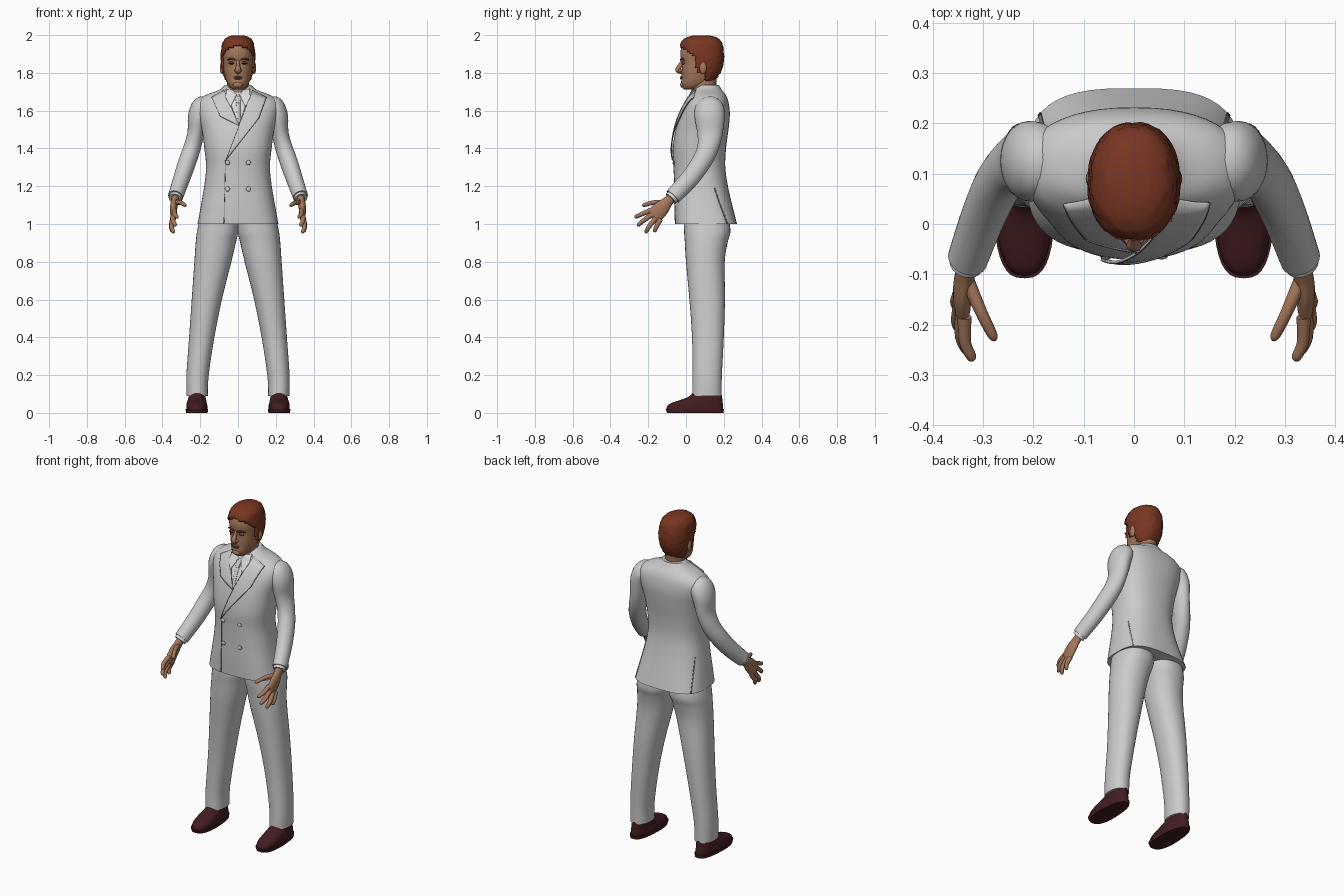
import bpy, bmesh, math, random
from mathutils import Vector
from mathutils.bvhtree import BVHTree

random.seed(4)
if "Cube" in bpy.data.objects:
    bpy.data.objects.remove(bpy.data.objects["Cube"])


def material(name, rgb):
    m = bpy.data.materials.new(name)
    m.use_nodes = True
    m.diffuse_color = (*rgb, 1)
    bsdf = m.node_tree.nodes["Principled BSDF"]
    bsdf.inputs["Base Color"].default_value = (*rgb, 1)
    bsdf.inputs["Roughness"].default_value = 0.8
    return m


SUIT = material("suit_grey", (0.6, 0.6, 0.6))
SHIRT = material("shirt_white", (0.7, 0.7, 0.7))
SEAM = material("seam_grey", (0.2, 0.2, 0.2))
SKIN = material("skin", (0.38, 0.19, 0.105))
LIP = material("lip_brown", (0.24, 0.09, 0.06))
HAIR = material("hair_auburn", (0.19, 0.037, 0.016))
SHOE = material("shoe_burgundy", (0.055, 0.012, 0.015))
EYE = material("eye_dark", (0.03, 0.015, 0.01))


def finish(name, bm, mat, mirror=False):
    bmesh.ops.recalc_face_normals(bm, faces=bm.faces)
    mesh = bpy.data.meshes.new(name)
    bm.to_mesh(mesh)
    bm.free()
    mesh.materials.append(mat)
    mesh.shade_smooth()
    mesh.set_sharp_from_angle(angle=math.radians(45))
    obj = bpy.data.objects.new(name, mesh)
    bpy.context.scene.collection.objects.link(obj)
    if mirror:
        obj.modifiers.new("mirror", 'MIRROR').use_mirror_merge = False
    return obj


def spline(rows, steps=5):
    """Smoothly interpolate rows of numbers."""
    out = []
    for i in range(len(rows) - 1):
        a, b, c, d = (rows[max(i - 1, 0)], rows[i], rows[i + 1], rows[min(i + 2, len(rows) - 1)])
        for s in range(steps):
            t = s / steps
            out.append([q + t / 2 * (r - p + t * (2 * p - 5 * q + 4 * r - s4 + t * (3 * (q - r) + s4 - p)))
                        for p, q, r, s4 in zip(a, b, c, d)])
    return out + [list(rows[-1])]


def skin_rings(rings):
    bm = bmesh.new()
    loops = [[bm.verts.new(p) for p in ring] for ring in rings]
    n = len(loops[0])
    for a, b in zip(loops, loops[1:]):
        for i in range(n):
            j = (i + 1) % n
            bm.faces.new((a[i], a[j], b[j], b[i]))
    bm.faces.new(loops[0])
    bm.faces.new(loops[-1])
    return bm


def stack(rows, n=36):
    """Horizontal sections: z, centre x, half width, front y, back y, squareness."""
    rings = []
    for z, cx, rx, yf, yb, e in spline(rows):
        ring = []
        for i in range(n):
            a = math.tau * i / n
            c, s = math.cos(a), math.sin(a)
            ring.append((cx + rx * math.copysign(abs(c) ** (2 / e), c),
                         (yf + yb) / 2 + (yb - yf) / 2 * math.copysign(abs(s) ** (2 / e), s), z))
        rings.append(ring)
    return skin_rings(rings)


def tube(rows, n=20, steps=5):
    """Sections along a path: x, y, z, radius across x, radius across the path."""
    rows = spline(rows, steps)
    pts = [Vector(r[:3]) for r in rows]
    rings = []
    for i, r in enumerate(rows):
        t = (pts[min(i + 1, len(pts) - 1)] - pts[max(i - 1, 0)]).normalized()
        u = (Vector((1, 0, 0)) - t * t.x).normalized()
        v = t.cross(u)
        rings.append([pts[i] + u * r[3] * math.cos(math.tau * k / n) + v * r[4] * math.sin(math.tau * k / n)
                      for k in range(n)])
    return skin_rings(rings)


def blob(name, centre, size, mat, mirror=False):
    bm = bmesh.new()
    bmesh.ops.create_uvsphere(bm, u_segments=16, v_segments=10, radius=1)
    for v in bm.verts:
        v.co = Vector(centre) + Vector(a * b for a, b in zip(v.co, size))
    return finish(name, bm, mat, mirror)


# Jacket body
jacket = finish("jacket", stack([
    (1.0, 0, .214, -.058, .27, 3), (1.1, 0, .196, -.062, .245, 2.7), (1.2, 0, .179, -.063, .222, 2.5),
    (1.3, 0, .169, -.066, .208, 2.4), (1.4, 0, .178, -.07, .212, 2.4), (1.5, 0, .192, -.055, .225, 2.4),
    (1.58, 0, .212, -.03, .232, 2.4), (1.64, 0, .215, 0, .226, 2.4), (1.68, 0, .175, .025, .212, 2.3),
    (1.71, 0, .1, .04, .19, 2.2), (1.735, 0, .07, .06, .175, 2)], 48), SUIT)
surface = BVHTree.FromPolygons([v.co for v in jacket.data.vertices],
                               [p.vertices for p in jacket.data.polygons])


def patch(name, corners, mat, back=False, lift=.003, mirror=False, n=10):
    """Thin plate draped on the jacket; corners are x, z pairs in order."""
    a, b, c, d = (Vector(p) for p in corners)
    way = Vector((0, -1 if back else 1, 0))
    bm = bmesh.new()
    grid = []
    for i in range(n + 1):
        row = []
        for j in range(n + 1):
            p = a.lerp(b, i / n).lerp(d.lerp(c, i / n), j / n)
            hit = surface.ray_cast(Vector((p.x, 0, p.y)) - way * 2, way)[0]
            row.append(bm.verts.new(hit - way * lift))
        grid.append(row)
    for i in range(n):
        for j in range(n):
            bm.faces.new((grid[i][j], grid[i + 1][j], grid[i + 1][j + 1], grid[i][j + 1]))
    obj = finish(name, bm, mat, mirror)
    solid = obj.modifiers.new("thickness", 'SOLIDIFY')
    solid.thickness, solid.offset = .005, 0
    return obj


# Shirt, tie and lapels
patch("shirt_front", [(-.065, 1.71), (.065, 1.71), (.008, 1.53), (.002, 1.53)], SHIRT, lift=.002)
patch("tie", [(-.012, 1.66), (.012, 1.66), (.012, 1.54), (-.002, 1.53)], SUIT, lift=.005)
patch("tie_knot", [(-.016, 1.675), (.016, 1.675), (.009, 1.64), (-.009, 1.64)], SUIT, lift=.009)
patch("shirt_collar", [(.006, 1.685), (.06, 1.715), (.066, 1.67), (.04, 1.62)], SHIRT, lift=.008, mirror=True)
for name, outer, inner, lift in (
        ("right_lapel", [(-.14, 1.67), (-.095, 1.57)], [(.006, 1.52), (-.075, 1.708)], .005),
        ("left_lapel", [(.15, 1.67), (.11, 1.56)], [(-.066, 1.335), (.075, 1.708)], .008)):
    quad = outer + inner
    patch(name, quad, SUIT, lift=lift)
    for k, (p, q) in enumerate(zip(quad, quad[1:])):
        patch(f"{name}_seam_{k}", [p, q, (q[0] + .002, q[1]), (p[0] + .002, p[1])], SEAM, lift=lift + .0015)

# Front closing edge, hem, back vents and buttons
patch("front_edge_seam", [(-.068, 1.335), (-.065, 1.335), (-.073, 1.002), (-.076, 1.002)], SEAM, lift=.001)
patch("vent", [(.166, 1.19), (.169, 1.19), (.19, 1.002), (.185, 1.002)], SEAM, back=True, lift=.001, mirror=True)
for z in (1.325, 1.185):
    y = surface.ray_cast(Vector((.055, -2, z)), Vector((0, 1, 0)))[0].y
    blob("button_rim", (.055, y, z), (.013, .004, .013), SEAM, True)
    blob("button", (.055, y - .002, z), (.0115, .005, .0115), SUIT, True)

# Sleeves and cuffs
finish("sleeves", tube([
    (.15, .125, 1.655, .02, .03), (.18, .125, 1.63, .055, .07), (.208, .125, 1.575, .056, .08),
    (.223, .127, 1.48, .045, .067), (.244, .115, 1.4, .046, .056), (.27, .08, 1.325, .047, .052),
    (.3, .015, 1.235, .044, .049), (.331, -.07, 1.145, .04, .044)], 28), SUIT, True)
finish("shirt_cuffs", tube([(.325, -.055, 1.16, .034, .036), (.334, -.081, 1.134, .034, .036)]), SHIRT, True)

# Hands
finish("palms", tube([
    (.328, -.06, 1.155, .021, .025), (.335, -.095, 1.12, .02, .028), (.341, -.13, 1.083, .019, .041),
    (.341, -.165, 1.047, .016, .042), (.34, -.18, 1.032, .008, .03)]), SKIN, True)
fingers = {
    "index_fingers": ((.337, -.185, 1.073), (.336, -.235, 1.052), (.32, -.272, 1.035)),
    "middle_fingers": ((.342, -.18, 1.05), (.344, -.225, 1.018), (.33, -.258, .99)),
    "ring_fingers": ((.346, -.16, 1.03), (.352, -.195, .987), (.341, -.215, .952)),
    "little_fingers": ((.346, -.135, 1.025), (.354, -.155, .99), (.348, -.168, .957)),
    "thumbs": ((.33, -.115, 1.115), (.304, -.175, 1.113), (.276, -.232, 1.097))}
for name, (a, b, c) in fingers.items():
    tip = Vector(b).lerp(Vector(c), .8)
    finish(name, tube([(*a, .014, .014), (*b, .012, .012), (*tip, .01, .01), (*c, .003, .003)], 12, 4), SKIN, True)

# Trousers
finish("trousers", stack([
    (.09, .216, .056, .033, .188, 2.2), (.2, .214, .059, .035, .19, 2.2), (.4, .192, .067, .032, .2, 2.2),
    (.6, .165, .08, .018, .206, 2.2), (.8, .133, .098, 0, .205, 2.2), (.9, .118, .106, -.006, .22, 2.2),
    (.96, .108, .109, -.01, .235, 2.3), (1.04, .1, .1, -.01, .225, 2.3)]), SUIT, True)

# Shoes, narrower toward the heel
for name, rows in (
        ("shoe_soles", [(0, .218, .058, -.1, .198, 2.7), (.02, .218, .06, -.108, .201, 2.7)]),
        ("shoe_uppers", [(.018, .218, .056, -.103, .197, 2.6), (.04, .218, .056, -.097, .196, 2.5),
                         (.057, .218, .053, -.065, .194, 2.4), (.075, .217, .05, -.01, .192, 2.3),
                         (.092, .216, .047, .022, .19, 2.2), (.115, .216, .045, .04, .184, 2.2)])):
    bm = stack(rows)
    for v in bm.verts:
        v.co.x = .218 + (v.co.x - .218) * (1 - .9 * max(0, v.co.y - .02))
    finish(name, bm, SHOE, True)

# Neck and head
finish("neck", stack([(1.62, 0, .068, .04, .175, 2), (1.68, 0, .059, .028, .165, 2),
                      (1.73, 0, .057, .03, .16, 2), (1.8, 0, .058, .04, .165, 2)]), SKIN)
finish("shirt_collar_band", stack([(1.66, 0, .069, .022, .178, 2), (1.71, 0, .064, .038, .172, 2)]), SHIRT)
skull = [(1.712, 0, .022, -.008, .04, 2), (1.722, 0, .04, -.02, .085, 2), (1.745, 0, .056, -.026, .125, 2.1),
         (1.775, 0, .067, -.023, .155, 2.2), (1.81, 0, .075, -.023, .175, 2.2), (1.85, 0, .079, -.022, .187, 2.2),
         (1.9, 0, .081, -.03, .19, 2.2), (1.945, 0, .073, -.02, .18, 2.1), (1.975, 0, .052, .01, .155, 2),
         (1.988, 0, .02, .05, .11, 2)]
finish("head", stack(skull), SKIN)

# Hair shell trimmed along the hairline, with slightly ruffled locks
bm = stack([(z + .011 * (z > 1.92), x, rx + .01, yf - .009, yb + .011, e) for z, x, rx, yf, yb, e in skull], 48)


def has_hair(p):
    if p.y < .055:
        return p.z > 1.918 - .75 * p.y
    return p.z > (1.8 if p.y < .105 else 1.755)


bmesh.ops.delete(bm, geom=[f for f in bm.faces if not has_hair(f.calc_center_median())], context='FACES')
bm.normal_update()
for v in bm.verts:
    v.co += v.normal * random.uniform(-.002, .0025) * (v.co.z < 1.985)
hair = finish("hair", bm, HAIR)
shell = hair.modifiers.new("thickness", 'SOLIDIFY')
shell.thickness, shell.offset = .012, -1

# Face features
finish("nose", tube([(0, -.018, 1.866, .008, .008), (0, -.03, 1.84, .01, .012), (0, -.043, 1.818, .015, .013),
                     (0, -.034, 1.804, .014, .009), (0, -.018, 1.8, .006, .004)], 16), SKIN)
blob("nostrils", (.012, -.03, 1.812), (.008, .012, .008), SKIN, True)
blob("ears", (.084, .09, 1.827), (.012, .019, .034), SKIN, True)
blob("eye_sockets", (.033, -.014, 1.853), (.017, .008, .009), LIP, True)
blob("eyes", (.033, -.018, 1.852), (.012, .006, .005), EYE, True)
finish("eyebrows", tube([(.013, -.027, 1.868, .004, .004), (.035, -.0235, 1.875, .005, .005),
                         (.057, -.009, 1.868, .003, .003)], 10), HAIR, True)
blob("upper_lip", (0, -.0235, 1.778), (.026, .008, .005), LIP)
blob("lower_lip", (0, -.0235, 1.77), (.021, .008, .005), LIP)
blob("chin", (0, -.018, 1.737), (.026, .013, .016), SKIN)
